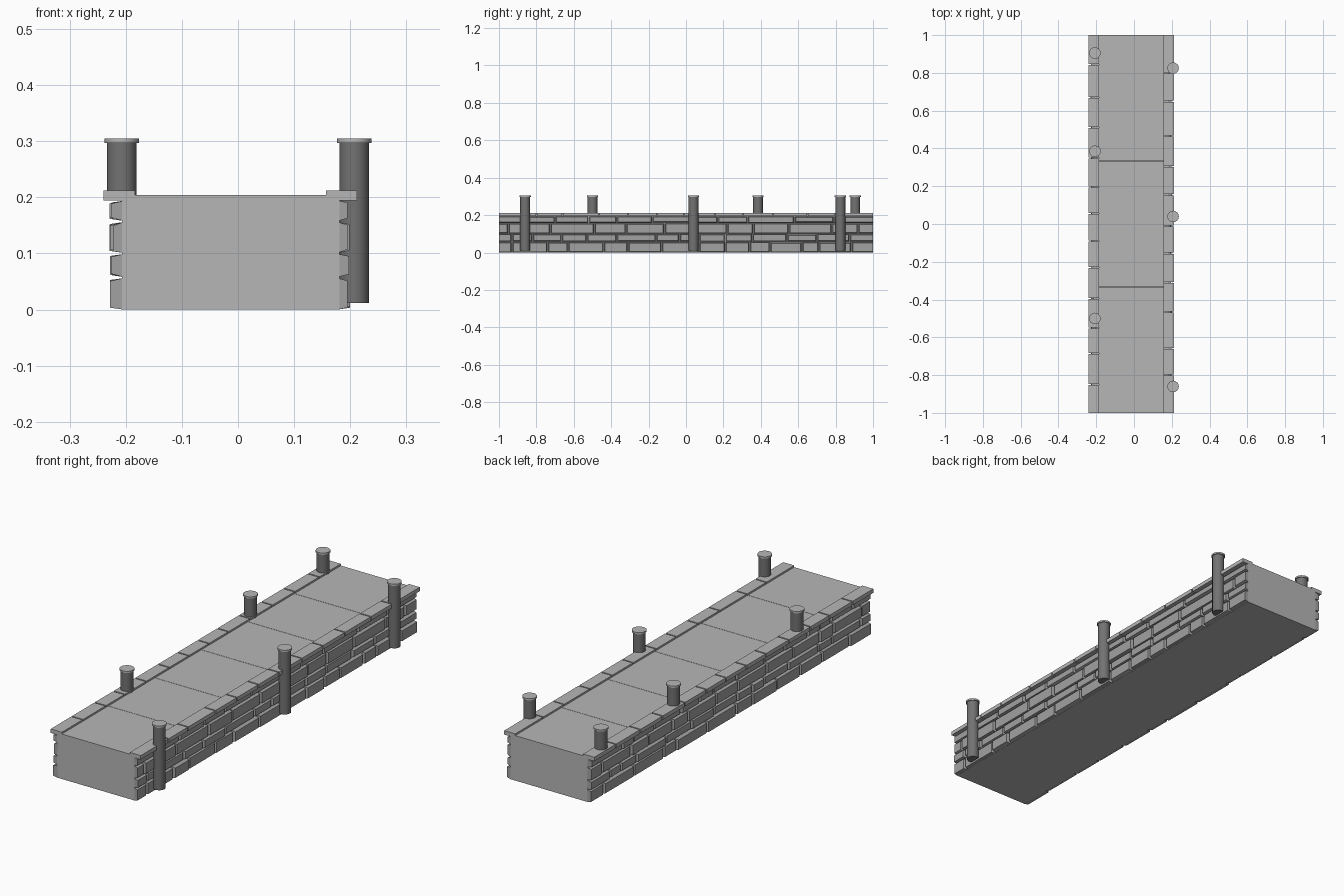
import bpy, bmesh, random
from mathutils import Vector

if "Cube" in bpy.data.objects:
    bpy.data.objects.remove(bpy.data.objects["Cube"])

random.seed(4)


def grey(name, v):
    m = bpy.data.materials.new(name)
    m.diffuse_color = (v, v, v, 1)
    m.use_nodes = True
    m.node_tree.nodes["Principled BSDF"].inputs["Base Color"].default_value = m.diffuse_color
    return m


PAVING = grey("paving_grey", 0.47)
STONE = grey("stone_grey", 0.36)
IRON = grey("iron_grey", 0.17)


def finish(name, bm, mat):
    bmesh.ops.recalc_face_normals(bm, faces=bm.faces)
    mesh = bpy.data.meshes.new(name)
    bm.to_mesh(mesh)
    bm.free()
    mesh.materials.append(mat)
    ob = bpy.data.objects.new(name, mesh)
    bpy.context.collection.objects.link(ob)
    return ob


def add_box(bm, lo, hi):
    vs = bmesh.ops.create_cube(bm, size=1)["verts"]
    for v in vs:
        v.co = Vector([(lo[i] + hi[i]) / 2 + v.co[i] * (hi[i] - lo[i]) for i in range(3)])
    return vs


def spans(joints):
    edges = [-1.0] + sorted(joints) + [1.0]
    return list(zip(edges[:-1], edges[1:]))


def random_joints():
    y, out = -1 + random.uniform(0.06, 0.2), []
    while y < 0.93:
        out.append(y)
        y += random.uniform(0.08, 0.22)
    return out


# A strip of blocks along y with open joints between them
def strip(name, x0, x1, z0, z1, joints, gap):
    bm = bmesh.new()
    for a, b in spans(joints):
        a2 = a + (gap if a > -1 else 0)
        b2 = b - (gap if b < 1 else 0)
        add_box(bm, (x0, a2, z0), (x1, b2, z1))
    finish(name, bm, PAVING)


# Solid core, six deck slabs and coping stones along both edges
strip("pier_core", -0.207, 0.181, 0, 0.196, [], 0)
strip("deck_slabs", -0.186, 0.158, 0.19, 0.204, [-0.667, -0.333, 0, 0.333, 0.667], 0.0008)
strip("left_coping", -0.24, -0.184, 0.194, 0.212,
      [0.845, 0.67, 0.51, 0.35, 0.195, 0.055, -0.09, -0.23, -0.395, -0.55, -0.685, -0.85], 0.003)
strip("right_coping", 0.157, 0.212, 0.194, 0.212,
      [0.8, 0.65, 0.465, 0.305, 0.155, -0.01, -0.155, -0.31, -0.465, -0.66, -0.8], 0.003)


# Wall stones: chamfered blocks in four courses
def wall(name, x_in, x_out, courses):
    bm = bmesh.new()
    side = 1 if x_out > 0 else -1
    for (z0, z1), joints in zip(((0, 0.056), (0.058, 0.099), (0.101, 0.156), (0.158, 0.194)), courses):
        for a, b in spans(joints):
            face = x_out + side * random.uniform(-0.003, 0.003)
            # top and bottom of each stone vary a little
            low, high = random.uniform(0.003, 0.007), random.uniform(0.003, 0.007)
            vs = add_box(bm, (min(x_in, face), a, z0), (max(x_in, face), b, z1))
            yc, zc = (a + b) / 2, (z0 + z1) / 2
            for v in vs:
                outer = abs(v.co.x - face) < 1e-5
                if abs(v.co.y) < 0.9999:
                    v.co.y += (0.007 if outer else 0.002) * (1 if v.co.y < yc else -1)
                if outer:
                    v.co.z += low if v.co.z < zc else -high
    finish(name, bm, STONE)


wall("right_wall_stones", 0.178, 0.197, [
    [-0.93, -0.74, -0.63, -0.44, -0.31, -0.13, 0.07, 0.21, 0.34, 0.45, 0.62, 0.71, 0.885],
    [-0.93, -0.82, -0.665, -0.53, -0.37, -0.16, -0.035, 0.07, 0.21, 0.355, 0.54, 0.7, 0.875],
    [-0.95, -0.725, -0.49, -0.32, -0.115, 0.035, 0.22, 0.36, 0.55, 0.78, 0.92],
    [-0.86, -0.7, -0.52, -0.37, -0.18, 0.06, 0.17, 0.33, 0.58, 0.79]])
wall("left_wall_stones", -0.204, -0.226, [random_joints() for _ in range(4)])


# Mooring posts: dark shaft and a wider, lighter cap disc
def post(name, x, y, z0):
    for part, r, lo, hi, mat in (("shaft", 0.0265, z0, 0.298, IRON),
                                 ("cap", 0.0305, 0.297, 0.305, PAVING)):
        bm = bmesh.new()
        vs = bmesh.ops.create_cone(bm, cap_ends=True, segments=16, radius1=r,
                                   radius2=r, depth=hi - lo)["verts"]
        bmesh.ops.translate(bm, verts=vs, vec=(x, y, (lo + hi) / 2))
        ob = finish(f"{name}_{part}", bm, mat)
        bpy.ops.object.select_all(action='DESELECT')
        ob.select_set(True)
        bpy.context.view_layer.objects.active = ob
        bpy.ops.object.shade_smooth_by_angle()


for i, y in enumerate((-0.5, 0.385, 0.905)):
    post(f"left_post_{i + 1}", -0.207, y, 0.2)
for i, y in enumerate((-0.86, 0.04, 0.825)):
    post(f"right_post_{i + 1}", 0.207, y, 0.012)
